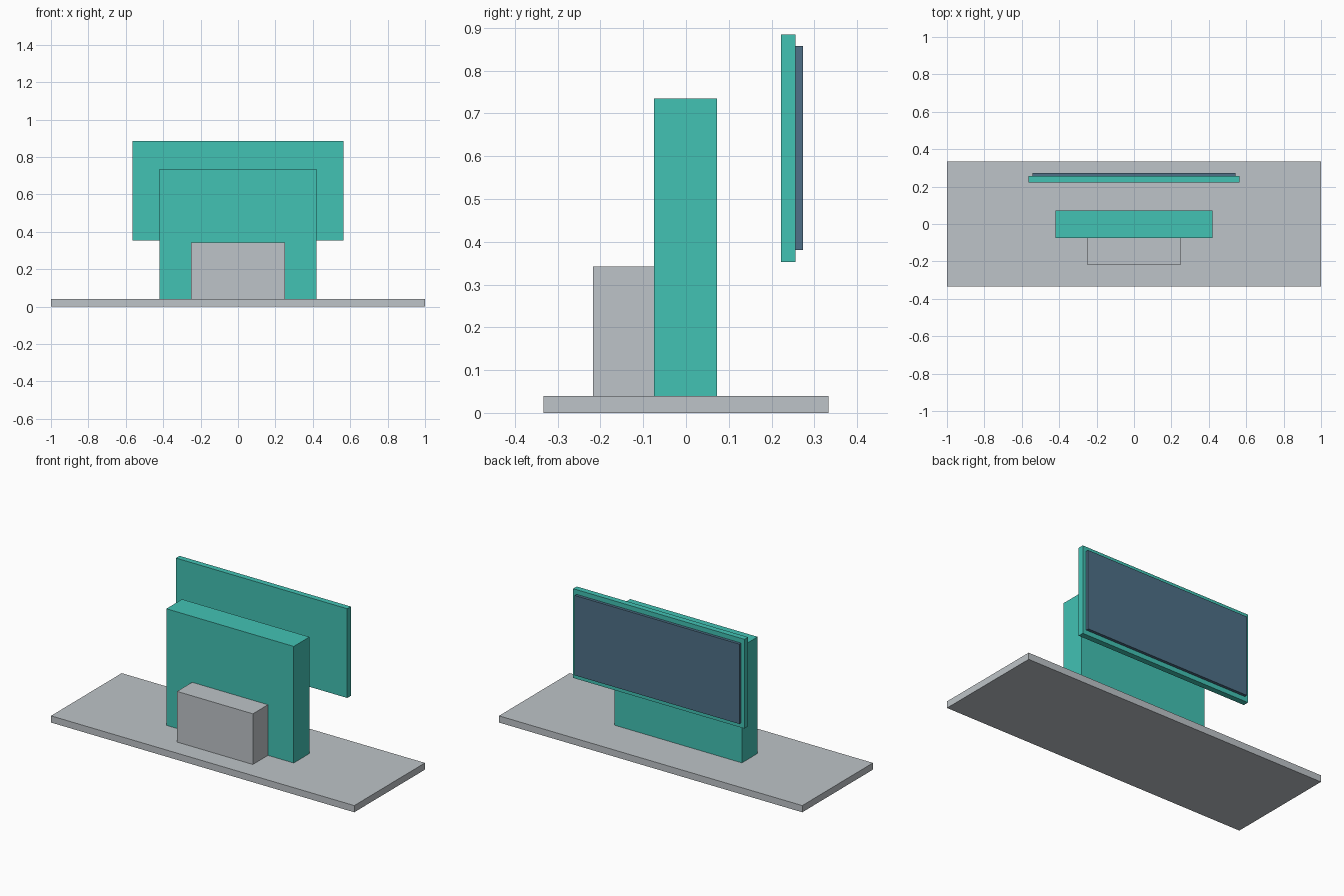
import bpy

if "Cube" in bpy.data.objects:
    bpy.data.objects.remove(bpy.data.objects["Cube"])


def srgb(v):
    v /= 255
    return v / 12.92 if v <= 0.04045 else ((v + 0.055) / 1.055) ** 2.4


def material(name, rgb):
    m = bpy.data.materials.new(name)
    m.diffuse_color = (*[srgb(c) for c in rgb], 1)
    m.use_nodes = True
    m.node_tree.nodes["Principled BSDF"].inputs["Base Color"].default_value = m.diffuse_color
    return m


def box(name, mat, x, y, z):
    """Box centred on x = 0, with half width x and (low, high) ranges in y and z."""
    bpy.ops.mesh.primitive_cube_add(
        size=1, location=(0, (y[0] + y[1]) / 2, (z[0] + z[1]) / 2))
    ob = bpy.context.object
    ob.name = name
    ob.scale = (2 * x, y[1] - y[0], z[1] - z[0])
    bpy.ops.object.transform_apply(location=False, rotation=False, scale=True)
    ob.data.materials.append(mat)
    return ob


grey = material("light grey", (190, 196, 200))
teal = material("teal", (66, 194, 180))
slate = material("slate blue", (78, 112, 135))

# Flat floor slab
box("base_slab", grey, 1.0, (-0.333, 0.333), (0, 0.04))
# Upright counter body, sunk into the slab
box("counter_body", teal, 0.42, (-0.075, 0.073), (0.001, 0.735))
# Low block against the front of the counter
box("front_block", grey, 0.25, (-0.217, -0.075), (0.04, 0.342))
# Floating panel with a dark screen on its back
box("screen_frame", teal, 0.565, (0.222, 0.256), (0.353, 0.885))
box("screen_panel", slate, 0.543, (0.256, 0.273), (0.381, 0.857))
